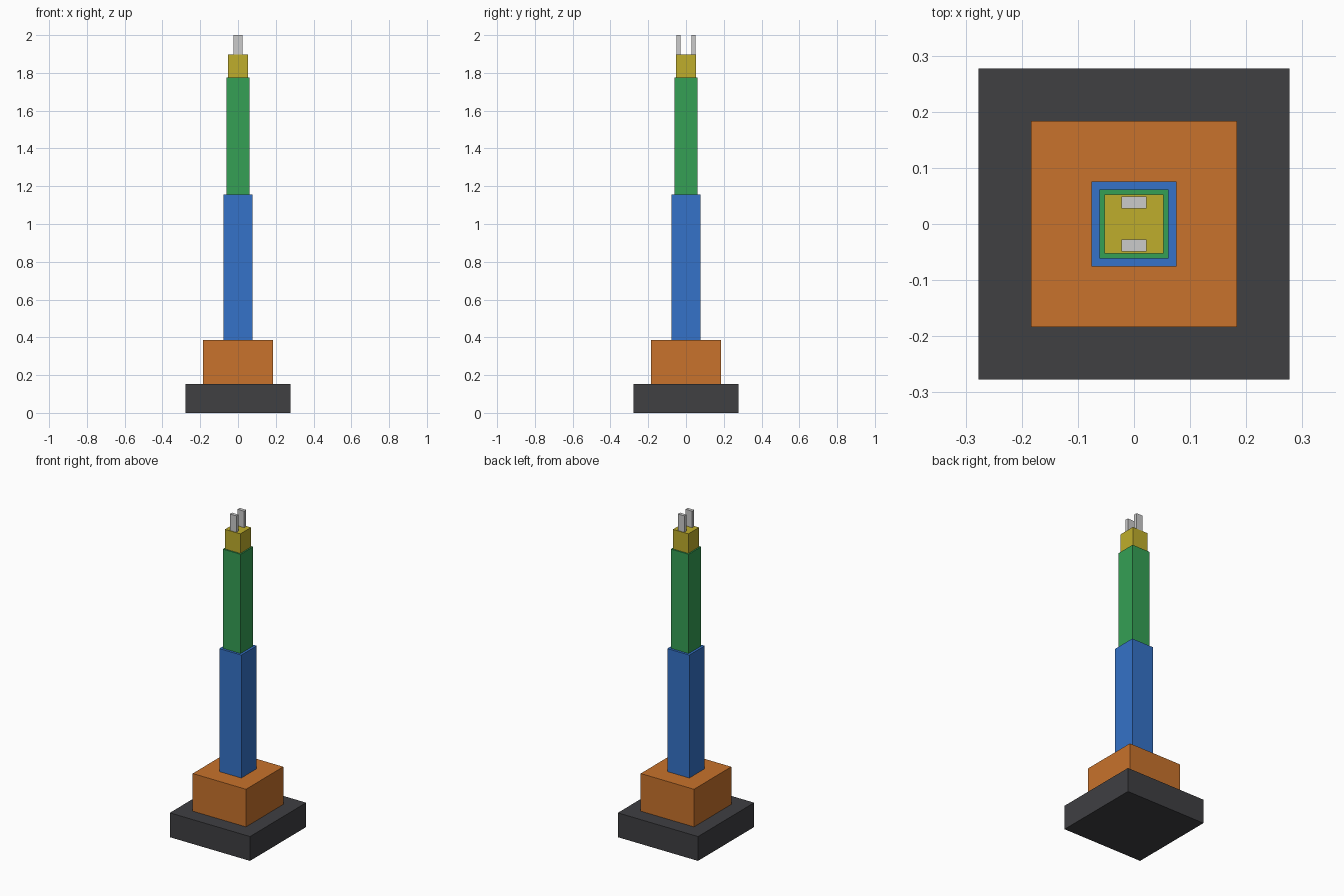
import bpy

if "Cube" in bpy.data.objects:
    bpy.data.objects.remove(bpy.data.objects["Cube"])


def material(name, rgb):
    m = bpy.data.materials.new(name)
    m.diffuse_color = (*rgb, 1)
    m.use_nodes = True
    m.node_tree.nodes["Principled BSDF"].inputs["Base Color"].default_value = m.diffuse_color
    return m


def box(name, half_x, half_y, z0, z1, mat=None, y=0):
    bpy.ops.mesh.primitive_cube_add(size=1, location=(0, y, (z0 + z1) / 2))
    ob = bpy.context.object
    ob.name = name
    ob.scale = (2 * half_x, 2 * half_y, z1 - z0)
    bpy.ops.object.transform_apply(location=False, rotation=False, scale=True)
    if mat:
        ob.data.materials.append(mat)
    return ob


# Stacked square sections: name, half width, height of top, colour
sections = [
    ("base_slab", 0.277, 0.152, (0.05, 0.05, 0.055)),
    ("plinth", 0.184, 0.387, (0.58, 0.17, 0.025)),
    ("lower_column", 0.076, 1.155, (0.035, 0.17, 0.58)),
    ("upper_column", 0.0615, 1.775, (0.035, 0.35, 0.09)),
    ("wrist_block", 0.053, 1.897, (0.52, 0.42, 0.025)),
]
z = 0
for name, half, top, rgb in sections:
    box(name, half, half, z, top, material(name + "_colour", rgb))
    z = top

# Pair of gripper fingers
for side, label in ((-1, "front"), (1, "back")):
    box(label + "_finger", 0.0225, 0.0107, z, 2.0, y=side * 0.0385)
